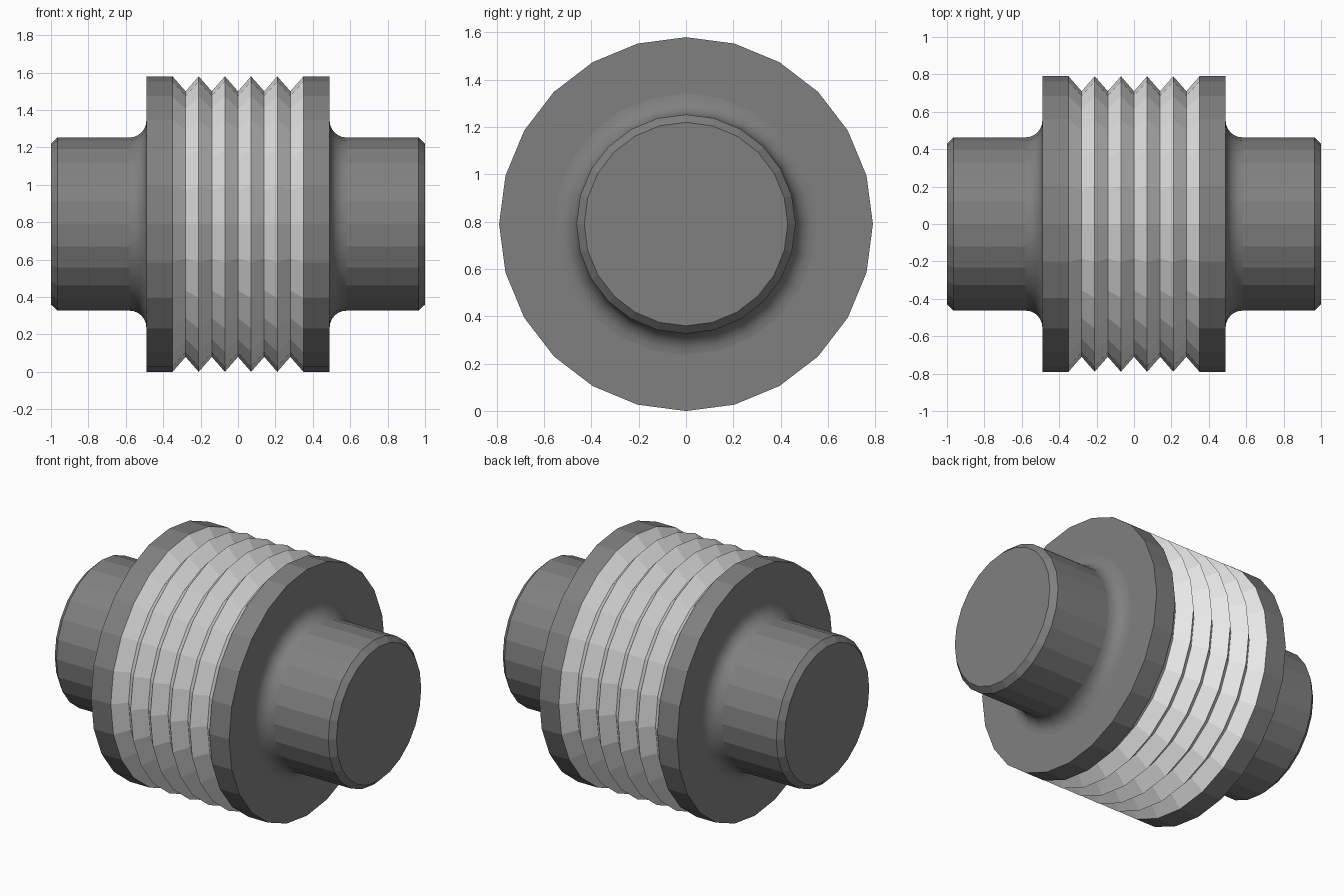
import bpy, bmesh
from math import sin, cos, pi

SIDES = 24
RADIUS = 0.79          # outer radius, also the height of the axis
VALLEY = 0.71
HUB = 0.463
FLANGE_IN, FLANGE_OUT = 0.35, 0.49
FILLET = 0.09

cube = bpy.data.objects.get("Cube")
if cube:
    bpy.data.objects.remove(cube, do_unlink=True)


def make_material(name, value):
    mat = bpy.data.materials.new(name)
    mat.use_nodes = True
    colour = (value, value, value, 1)
    mat.diffuse_color = colour
    mat.node_tree.nodes["Principled BSDF"].inputs["Base Color"].default_value = colour
    return mat


def lathe(name, profile, mat, smooth=(), cap=False):
    """Revolve (x, radius) points about the x axis; smooth lists the smooth bands."""
    bm = bmesh.new()
    rings = [[bm.verts.new((x, r * sin(2 * pi * i / SIDES), RADIUS + r * cos(2 * pi * i / SIDES)))
              for i in range(SIDES)] for x, r in profile]
    for band, (a, b) in enumerate(zip(rings, rings[1:])):
        for i in range(SIDES):
            j = (i + 1) % SIDES
            face = bm.faces.new((a[i], a[j], b[j], b[i]))
            face.smooth = band in smooth
    if cap:
        bm.faces.new(rings[0])
    # Point every face away from the axis or outward along it
    bm.normal_update()
    for face in bm.faces:
        c, n = face.calc_center_median(), face.normal
        radial = n.y * c.y + n.z * (c.z - RADIUS)
        if radial + n.x * c.x * 0.01 < 0:
            face.normal_flip()
    mesh = bpy.data.meshes.new(name)
    bm.to_mesh(mesh)
    bm.free()
    mesh.materials.append(mat)
    obj = bpy.data.objects.new(name, mesh)
    bpy.context.collection.objects.link(obj)
    return obj


dark = make_material("dark grey metal", 0.216)
light = make_material("light grey metal", 0.8)

# Shaft hub with chamfered end, filleted into a flange
STEPS = 6
fillet = [(FLANGE_OUT + FILLET * (1 - sin(t)), HUB + FILLET * (1 - cos(t)))
          for t in (pi / 2 * k / STEPS for k in range(STEPS + 1))]
hub = [(1.0, 0.43), (0.965, HUB)] + fillet + [(FLANGE_OUT, RADIUS), (FLANGE_IN, RADIUS)]
for side, sign in (("left", 1), ("right", -1)):
    lathe(side + "_hub_and_flange", [(sign * x, r) for x, r in hub], dark,
          smooth=range(2, 2 + STEPS), cap=True)

# Corrugated bellows between the flanges
FOLDS = 10
bellows = [(FLANGE_IN * (2 * k / FOLDS - 1), VALLEY if k % 2 else RADIUS)
           for k in range(FOLDS + 1)]
lathe("bellows", bellows, light)
